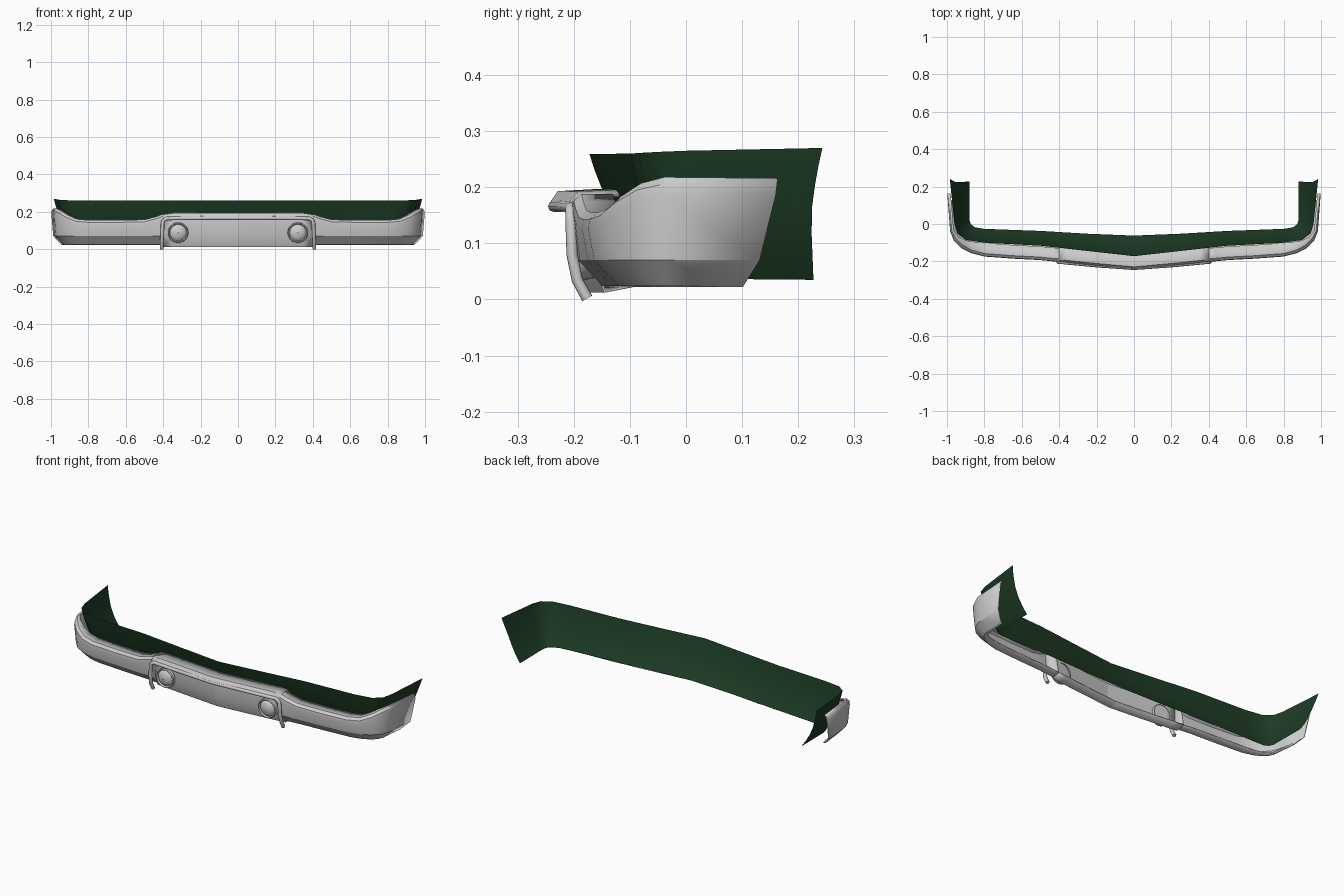
import bpy, math
from mathutils import Vector

if "Cube" in bpy.data.objects:
    bpy.data.objects.remove(bpy.data.objects["Cube"])


def add_mesh(name, verts, faces, angle=28, mirror=True, thick=0):
    me = bpy.data.meshes.new(name)
    me.from_pydata(verts, [], faces)
    me.validate()
    for p in me.polygons:
        p.use_smooth = True
    me.set_sharp_from_angle(angle=math.radians(angle))
    ob = bpy.data.objects.new(name, me)
    bpy.context.collection.objects.link(ob)
    if thick:
        s = ob.modifiers.new("Shell", 'SOLIDIFY')
        s.thickness = thick
    if mirror:
        m = ob.modifiers.new("Mirror", 'MIRROR')
        m.use_clip = True
    return ob


def loft(name, rings, cap_first=False, **kw):
    n = len(rings[0])
    verts = [v for r in rings for v in r]
    faces = [(i * n + j, i * n + j + 1, (i + 1) * n + j + 1, (i + 1) * n + j)
             for i in range(len(rings) - 1) for j in range(n - 1)]
    if cap_first:
        faces.append(tuple(range(n))[::-1])
    return add_mesh(name, verts, faces, **kw)


def inward(pts, i):
    a, b = pts[max(i - 1, 0)], pts[min(i + 1, len(pts) - 1)]
    t = Vector((b[0] - a[0], b[1] - a[1])).normalized()
    return Vector((-t.y, t.x))


# bumper wings: outer line x, y, top height, ledge depth
wing = [(.40, -.204, .188, .075), (.44, -.201, .174, .075), (.50, -.195, .158, .075),
        (.65, -.187, .155, .075), (.80, -.176, .155, .075), (.87, -.158, .161, .065),
        (.925, -.130, .184, .05), (.965, -.090, .207, .035), (.985, -.040, .218, .022),
        (1.0, .163, .216, .020)]
rings = []
for i, (x, y, zt, ledge) in enumerate(wing):
    n = inward(wing, i)
    lip = min(.018, ledge * .5)
    prof = [(ledge, zt), (lip, zt), (.004, zt - .012), (.002, zt - .03), (.012, .07),
            (.055, .024), (.055 + ledge * .7, .022)]
    ring = [(x + n.x * d, y + n.y * d, z) for d, z in prof]
    if i == 0:
        ring = [(x, v[1], v[2]) for v in ring]
    if i == len(wing) - 1:
        # slanted rear end
        ring = [(v[0], .15 + .013 * (v[2] - .1) / .115 if v[2] > .1
                 else .15 - .05 * (.1 - v[2]) / .08, v[2]) for v in ring]
    rings.append(ring)
loft("bumper_wings", rings, cap_first=True, thick=.006)

# raised centre section with recessed plate
rings = []
for x, y, zt in [(0, -.243, .197), (.2, -.225, .197), (.35, -.2095, .196), (.402, -.204, .188)]:
    prof = [(.085, zt), (.014, zt - .004), (.002, zt - .022), (.002, .166), (.038, .155),
            (.036, .07), (.058, .012), (.11, .022)]
    rings.append([(x, y + d, z) for d, z in prof])
loft("bumper_centre_panel", rings, thick=.005)

# rounded frame round the centre plate
cu = bpy.data.curves.new("centre_frame", 'CURVE')
cu.dimensions = '3D'
cu.bevel_depth = .010
cu.bevel_resolution = 2
cu.use_fill_caps = True
path = [(.408, -.176, .002), (.408, -.194, .035), (.405, -.203, .08), (.403, -.205, .14),
        (.397, -.205, .156), (.38, -.205, .164), (.2, -.222, .166), (0, -.236, .166)]
path += [(-x, y, z) for x, y, z in path[-2::-1]]
sp = cu.splines.new('POLY')
sp.points.add(len(path) - 1)
for p, c in zip(sp.points, path):
    p.co = (*c, 1)
sp.use_smooth = True
frame = bpy.data.objects.new("centre_frame", cu)
bpy.context.collection.objects.link(frame)

# round lamps: revolved profile (radius, depth forward)
lamp_prof = [(.050, -.01), (.055, .012), (.054, .022), (.049, .025), (.045, .021),
             (.044, .018), (.036, .026), (.022, .032), (.001, .035)]
SEG = 24
for side, label in ((1, "right"), (-1, "left")):
    verts = [(side * .32 + r * math.cos(a), -.175 - d, .088 + r * math.sin(a))
             for r, d in lamp_prof
             for a in (2 * math.pi * k / SEG for k in range(SEG))]
    faces = [(j * SEG + k, j * SEG + (k + 1) % SEG,
              (j + 1) * SEG + (k + 1) % SEG, (j + 1) * SEG + k)
             for j in range(len(lamp_prof) - 1) for k in range(SEG)]
    add_mesh("lamp_" + label, verts, faces, angle=35, mirror=False)

# green valance: top outer edge and bottom inner edge, concave between
outer = [(0, -.172, .259), (.25, -.144, .259), (.5, -.116, .26), (.8, -.100, .26),
         (.90, -.085, .261), (.945, -.050, .263), (.96, 0, .265), (.985, .243, .270)]
inner = [(0, -.062, .06), (.25, -.052, .057), (.5, -.037, .053), (.8, -.026, .045),
         (.85, -.018, .04), (.872, -.002, .038), (.88, .02, .037), (.88, .227, .035)]
shape = [(0, 0), (.08, .14), (.18, .28), (.31, .45), (.5, .65), (.73, .83), (1, 1)]
rings = []
for o, b in zip(outer, inner):
    rings.append([(o[0] + (b[0] - o[0]) * s, o[1] + (b[1] - o[1]) * s,
                   o[2] + (b[2] - o[2]) * t) for s, t in shape])
# bow the rear edge slightly
rings[-1] = [(v[0], .223 + .020 * max(0, (v[2] - .14) / .13) ** 1.5
              + .004 * max(0, (.14 - v[2]) / .1), v[2]) for v in rings[-1]]
valance = loft("valance", rings, angle=40)
green = bpy.data.materials.new("dark_green")
green.diffuse_color = (.012, .045, .018, 1)
green.use_nodes = True
green.node_tree.nodes["Principled BSDF"].inputs["Base Color"].default_value = green.diffuse_color
valance.data.materials.append(green)
